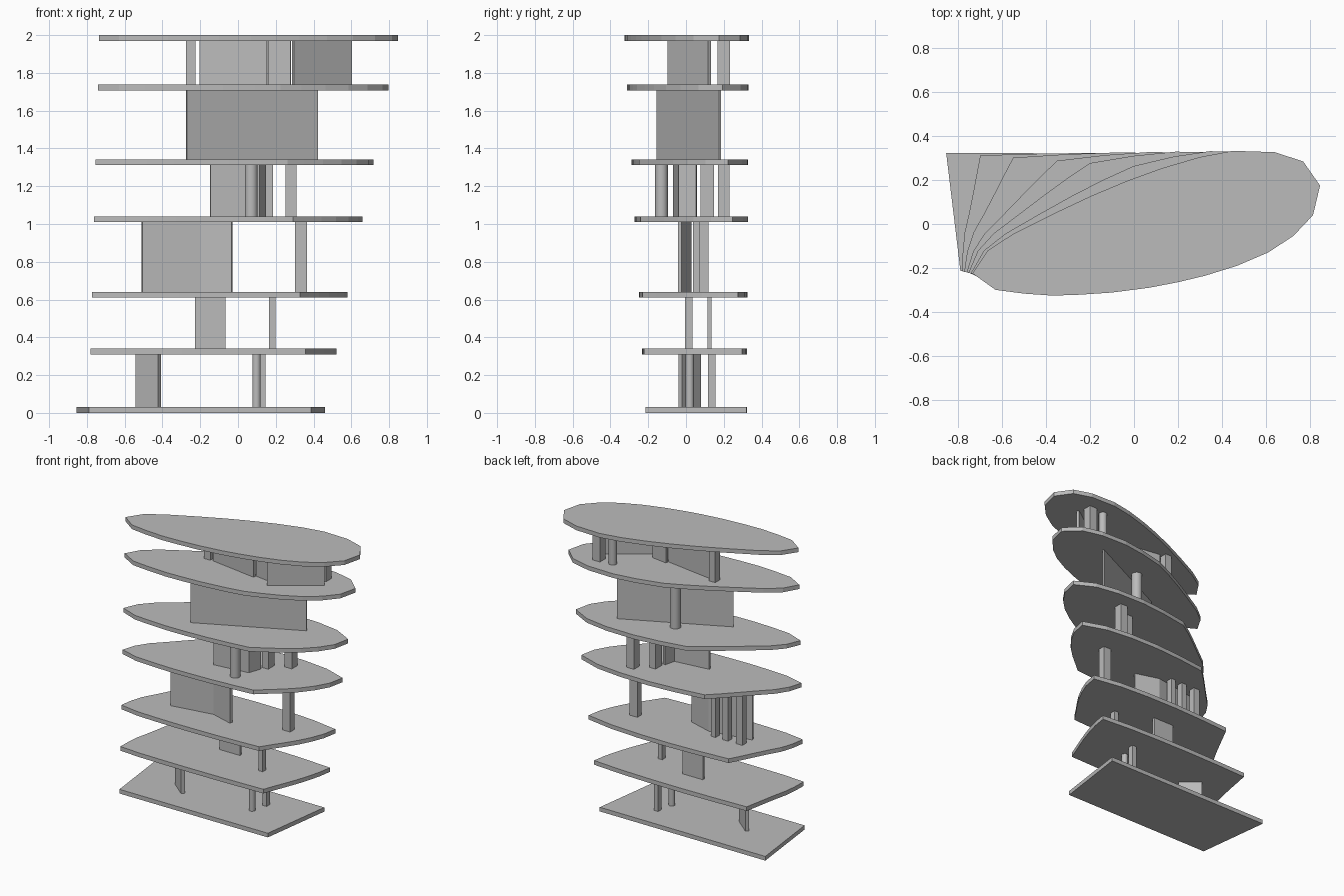
import bpy, bmesh, math
from mathutils import Vector

if "Cube" in bpy.data.objects:
    bpy.data.objects.remove(bpy.data.objects["Cube"], do_unlink=True)

grey = bpy.data.materials.new("plain_grey")
grey.use_nodes = True
grey.diffuse_color = (0.5, 0.5, 0.5, 1)
grey.node_tree.nodes["Principled BSDF"].inputs["Base Color"].default_value = (0.5, 0.5, 0.5, 1)

# Floor levels (underside heights) and slab thickness
FLOORS = [0.0, 0.31, 0.61, 1.01, 1.312, 1.708, 1.97]
THICK = 0.03


def prism(name, outline, z0, z1, smooth=False):
    """Upright solid over a 2D outline."""
    bm = bmesh.new()
    face = bm.faces.new([bm.verts.new((x, y, z0)) for x, y in outline])
    ext = bmesh.ops.extrude_face_region(bm, geom=[face])["geom"]
    bmesh.ops.translate(bm, vec=(0, 0, z1 - z0),
                        verts=[g for g in ext if isinstance(g, bmesh.types.BMVert)])
    bmesh.ops.recalc_face_normals(bm, faces=bm.faces)
    mesh = bpy.data.meshes.new(name)
    bm.to_mesh(mesh)
    bm.free()
    mesh.materials.append(grey)
    ob = bpy.data.objects.new(name, mesh)
    bpy.context.collection.objects.link(ob)
    if smooth:
        bpy.ops.object.select_all(action='DESELECT')
        ob.select_set(True)
        bpy.context.view_layer.objects.active = ob
        bpy.ops.object.shade_smooth_by_angle()
    return ob


def storey(level):
    return FLOORS[level - 1] + THICK, FLOORS[level]


def wall(name, level, path, t=0.02):
    """Thin wall following a plan path, mitred at bends."""
    pts = [Vector(p) for p in path]
    left, right = [], []
    for i, p in enumerate(pts):
        d = (pts[min(i + 1, len(pts) - 1)] - pts[max(i - 1, 0)]).normalized()
        n = Vector((-d.y, d.x)) * t / 2
        left.append(p + n)
        right.append(p - n)
    return prism(name, right + left[::-1], *storey(level))


def post(name, level, x, y, w, d):
    a, b = w / 2, d / 2
    return prism(name, [(x - a, y - b), (x + a, y - b), (x + a, y + b), (x - a, y + b)],
                 *storey(level))


def column(name, level, x, y, r):
    ring = [(x + r * math.cos(k * math.pi / 8), y + r * math.sin(k * math.pi / 8))
            for k in range(16)]
    return prism(name, ring, *storey(level), smooth=True)


# Slabs blend from a four-sided base to a rounded leaf shape at the top
BASE = [(-0.79, -0.215), (0.387, -0.215), (0.46, 0.32), (-0.855, 0.323)]
LEAF = [
    [(-0.735, -0.225), (-0.63, -0.3), (-0.5, -0.317), (-0.37, -0.326), (-0.25, -0.322),
     (-0.1, -0.312), (0.07, -0.29)],
    [(0.2, -0.265), (0.325, -0.235), (0.47, -0.19), (0.61, -0.13), (0.725, -0.055),
     (0.815, 0.04)],
    [(0.847, 0.175), (0.77, 0.285), (0.64, 0.327), (0.45, 0.333), (0.3, 0.305)],
    [(0.13, 0.255), (-0.03, 0.197), (-0.19, 0.13), (-0.36, 0.05), (-0.55, -0.045),
     (-0.665, -0.12)],
]
for i, z in enumerate(FLOORS):
    blend = z / FLOORS[-1]
    outline = []
    for s, side in enumerate(LEAF):
        a, b = Vector(BASE[s]), Vector(BASE[(s + 1) % 4])
        for k, p in enumerate(side):
            if i == 0 and k:
                break
            outline.append(a.lerp(b, k / len(side)).lerp(Vector(p), blend))
    prism(f"floor_slab_{i + 1}", outline, z, z + THICK)

# First storey
wall("storey_1_wall", 1, [(-0.535, 0.07), (-0.415, -0.03)], 0.026)
column("storey_1_front_column", 1, 0.098, 0.02, 0.022)
post("storey_1_back_column", 1, 0.128, 0.137, 0.034, 0.04)

# Second storey
wall("storey_2_wall", 2, [(-0.228, 0.125), (-0.065, 0.125)])
post("storey_2_column", 2, 0.182, 0.015, 0.035, 0.04)

# Third storey
wall("storey_3_bent_wall", 3, [(-0.508, -0.033), (-0.2, 0.018), (-0.032, -0.033)])
post("storey_3_right_column", 3, 0.333, 0.095, 0.062, 0.05)
for n, x in enumerate((-0.48, -0.37, -0.275)):
    post(f"storey_3_back_column_{n + 1}", 3, x, 0.06, 0.05 - 0.008 * n, 0.045)

# Fourth storey
wall("storey_4_bent_wall", 4, [(-0.148, -0.06), (0.11, -0.03), (0.135, 0.055)])
column("storey_4_front_column", 4, 0.07, -0.13, 0.034)
post("storey_4_middle_column", 4, 0.162, 0.112, 0.048, 0.07)
post("storey_4_back_column", 4, 0.28, 0.2, 0.058, 0.062)

# Fifth storey
wall("storey_5_long_wall", 5, [(-0.272, -0.15), (0.42, 0.18)], 0.014)
column("storey_5_column", 5, 0.035, 0.07, 0.036)

# Sixth storey
wall("storey_6_left_wall", 6, [(-0.203, 0.02), (0.155, -0.035)])
wall("storey_6_middle_wall", 6, [(0.16, -0.012), (0.28, -0.03)])
wall("storey_6_right_wall", 6, [(0.292, -0.09), (0.597, 0.125)])
post("storey_6_left_column", 6, -0.25, 0.035, 0.05, 0.055)
post("storey_6_back_column", 6, 0.55, 0.2, 0.06, 0.064)
column("storey_6_round_column", 6, 0.44, 0.2, 0.028)
